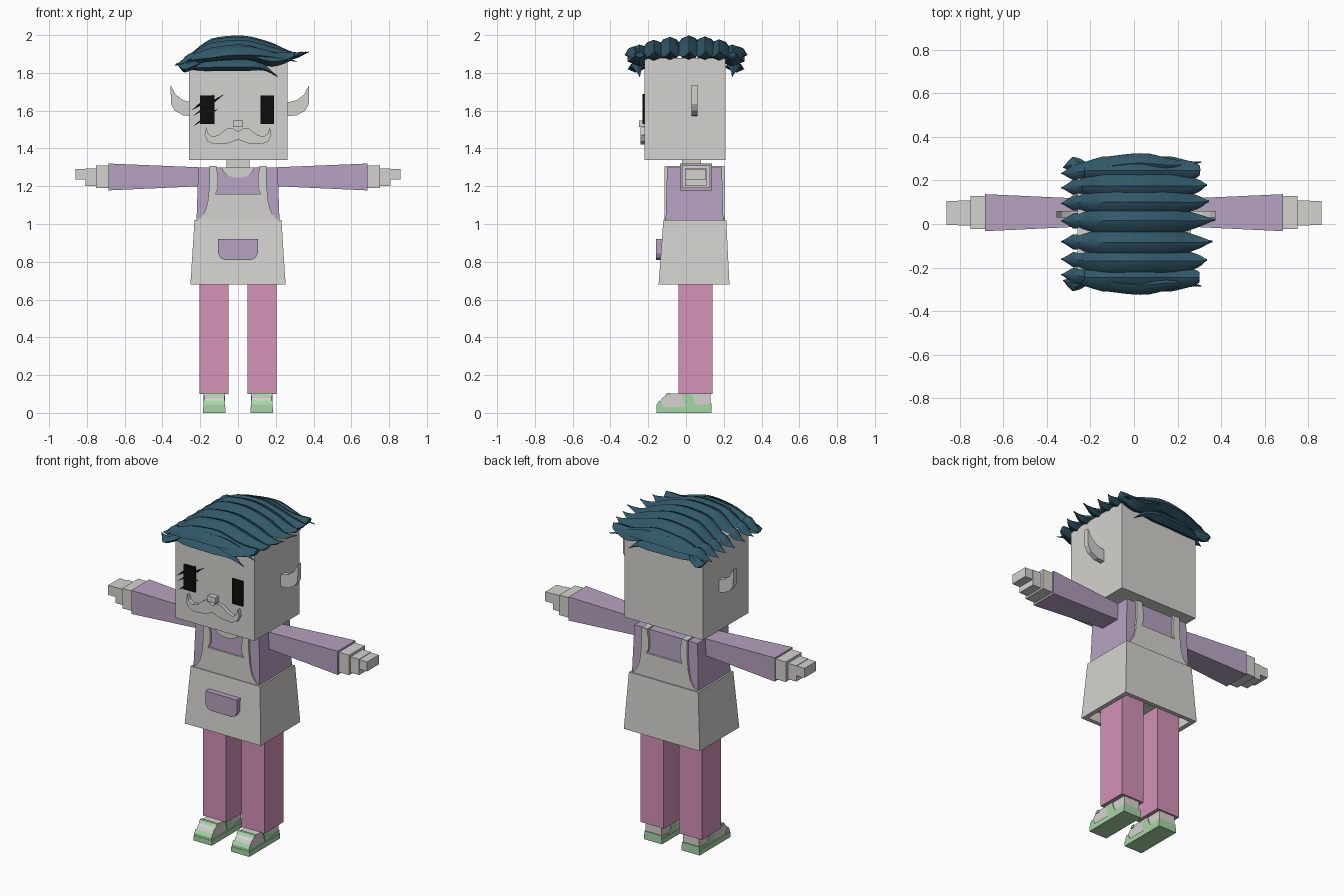
import bpy, bmesh, math
from mathutils import Vector

cube = bpy.data.objects.get("Cube")
if cube:
    bpy.data.objects.remove(cube, do_unlink=True)


def material(name, r, g, b):
    m = bpy.data.materials.new(name)
    m.use_nodes = True
    m.diffuse_color = (r, g, b, 1)
    bsdf = m.node_tree.nodes["Principled BSDF"]
    bsdf.inputs["Base Color"].default_value = (r, g, b, 1)
    bsdf.inputs["Roughness"].default_value = 0.8
    return m


GREY = material("warm grey", 0.66, 0.65, 0.62)
PURPLE = material("dusty purple", 0.47, 0.36, 0.53)
PINK = material("rose pink", 0.66, 0.29, 0.48)
HAIR = material("dark teal", 0.031, 0.096, 0.14)
GREEN = material("soft green", 0.39, 0.67, 0.39)
BLACK = material("black", 0.004, 0.004, 0.004)


def loft(name, rings, mat, smooth=False):
    """Skin a closed solid over a list of equal rings of points."""
    bm = bmesh.new()
    loops = [[bm.verts.new(p) for p in ring] for ring in rings]
    n = len(loops[0])
    for a, b in zip(loops, loops[1:]):
        for i in range(n):
            j = (i + 1) % n
            bm.faces.new((a[i], a[j], b[j], b[i]))
    bm.faces.new(loops[0])
    bm.faces.new(loops[-1])
    bmesh.ops.recalc_face_normals(bm, faces=bm.faces)
    mesh = bpy.data.meshes.new(name)
    bm.to_mesh(mesh)
    bm.free()
    mesh.materials.append(mat)
    obj = bpy.data.objects.new(name, mesh)
    bpy.context.collection.objects.link(obj)
    if smooth:
        bpy.ops.object.select_all(action='DESELECT')
        obj.select_set(True)
        bpy.context.view_layer.objects.active = obj
        bpy.ops.object.shade_smooth_by_angle(angle=math.radians(35))
    return obj


def rect_z(x, y, z):
    return [(x[0], y[0], z), (x[1], y[0], z), (x[1], y[1], z), (x[0], y[1], z)]


def rect_x(x, y, z):
    return [(x, y[0], z[0]), (x, y[1], z[0]), (x, y[1], z[1]), (x, y[0], z[1])]


def box(name, x, y, z, mat):
    return loft(name, [rect_z(x, y, z[0]), rect_z(x, y, z[1])], mat)


def plate(name, outline, y0, y1, mat):
    """Extrude an x-z outline along y."""
    return loft(name, [[(x, y, z) for x, z in outline] for y in (y0, y1)], mat)


def side_plate(name, outline, x0, x1, mat):
    """Extrude a y-z outline along x."""
    return loft(name, [[(x, y, z) for y, z in outline] for x in (x0, x1)], mat)


def mirrored(half):
    return half + [(-x, z) for x, z in reversed(half) if abs(x) > 1e-5]


def curve(points, steps=4):
    """Smooth path through the points."""
    p = [Vector(q) for q in points]
    p = [2 * p[0] - p[1]] + p + [2 * p[-1] - p[-2]]
    out = []
    for a, b, c, d in zip(p, p[1:], p[2:], p[3:]):
        for k in range(steps):
            t = k / steps
            out.append(0.5 * (2 * b + (c - a) * t + (2 * a - 5 * b + 4 * c - d) * t ** 2
                              + (3 * b - a - 3 * c + d) * t ** 3))
    return out + [p[-2]]


def lock(name, points, width, thick):
    """Hair lock running along x, thickest in the middle, pointed at the ends."""
    path = curve(points)
    section = [(-1, 0), (-0.55, 0.75), (0, 1), (0.55, 0.75), (1, 0), (0, -0.5)]
    rings = []
    for i, c in enumerate(path):
        t = i / (len(path) - 1)
        s = max(0.06, min(1, 0.4 + 3 * t, 2.4 * (1 - t)))
        rings.append([(c.x, c.y + u * width * s, c.z + v * thick * s) for u, v in section])
    return loft(name, rings, HAIR, smooth=True)


# Head, neck and face
box("head", (-0.26, 0.262), (-0.22, 0.21), (1.34, 1.88), GREY)
box("neck", (-0.06, 0.06), (-0.02, 0.08), (1.25, 1.36), GREY)
box("left_eye", (0.12, 0.19), (-0.229, -0.215), (1.53, 1.68), BLACK)
box("right_eye", (-0.2, -0.125), (-0.229, -0.215), (1.53, 1.68), BLACK)
for i, (x, z, size) in enumerate([(-0.185, 1.645, 0.06), (-0.155, 1.63, 0.085), (-0.17, 1.565, 0.065)]):
    slash = [(x - size, z - 0.7 * size), (x, z - 0.012), (x + size, z + 0.7 * size), (x, z + 0.012)]
    plate(f"eye_slash_{i}", slash, -0.231, -0.215, BLACK)
box("nose", (-0.026, 0.026), (-0.25, -0.215), (1.513, 1.547), GREY)
plate("moustache", mirrored([(0, 1.49), (0.03, 1.508), (0.06, 1.505), (0.1, 1.472), (0.135, 1.462),
                             (0.158, 1.48), (0.168, 1.512), (0.177, 1.47), (0.16, 1.437), (0.125, 1.422),
                             (0.05, 1.428), (0, 1.448)]), -0.242, -0.215, GREY)
for side, s, shift in (("left", 1, 0.01), ("right", -1, -0.01)):
    ear = [(0.24, 1.57), (0.3, 1.575), (0.345, 1.6), (0.365, 1.635), (0.367, 1.735),
           (0.34, 1.685), (0.3, 1.655), (0.24, 1.64)]
    plate(side + "_ear", [(s * x + 0.01, z) for x, z in ear], 0.03, 0.06, GREY)

# Hair swept across the head, with pointed tips on the left
tops = [(-0.245, 0.30, 1.925), (-0.17, 0.335, 1.95), (-0.085, 0.36, 1.965), (0.015, 0.375, 1.972),
        (0.1, 0.345, 1.967), (0.175, 0.335, 1.952), (0.245, 0.305, 1.925)]
for i, (y, tip, top) in enumerate(tops):
    lock(f"hair_lock_{i}", [(-0.27, y, 1.865), (-0.14, y, top - 0.045), (0.03, y, top - 0.03),
                            (0.18, y, top - 0.065), (0.29, y, 1.885), (tip, y + 0.005, 1.91)],
         0.066, 0.055)
    lock(f"hair_tuft_{i}", [(-0.2, y, 1.875), (-0.25, y * 0.98, 1.875),
                            (-0.29, y * 0.96, 1.85), (-0.335, y * 0.95, 1.84)], 0.035, 0.03)
for side, s in (("front", -1), ("back", 1)):
    lock(side + "_hair_edge", [(-0.27, s * 0.24, 1.855), (-0.12, s * 0.265, 1.885), (0.03, s * 0.28, 1.895),
                               (0.18, s * 0.27, 1.885), (0.31, s * 0.285, 1.86)], 0.045, 0.045)
    lock(side + "_hair_fringe", [(-0.26, s * 0.23, 1.825), (-0.13, s * 0.25, 1.83), (0.02, s * 0.255, 1.83),
                                 (0.13, s * 0.255, 1.825), (0.21, s * 0.245, 1.78)], 0.04, 0.04)
    lock(side + "_hair_corner", [(-0.2, s * 0.24, 1.85), (-0.25, s * 0.26, 1.83),
                                 (-0.29, s * 0.27, 1.82), (-0.325, s * 0.26, 1.85)], 0.04, 0.035)

# Shirt and apron
loft("shirt", [rect_z((-0.222, 0.222), (-0.11, 0.2), 0.95),
               rect_z((-0.21, 0.21), (-0.1, 0.19), 1.3)], PURPLE)
loft("apron_skirt", [rect_z((-0.23, 0.23), (-0.12, 0.213), 1.02),
                     rect_z((-0.252, 0.252), (-0.145, 0.23), 0.68),
                     rect_z((-0.225, 0.225), (-0.12, 0.205), 0.68),
                     rect_z((-0.22, 0.22), (-0.115, 0.2), 0.74)], GREY)
bib = mirrored([(0, 1.16), (0.118, 1.16), (0.105, 1.19), (0.105, 1.245), (0.115, 1.305), (0.15, 1.305),
                (0.152, 1.2), (0.16, 1.12), (0.173, 1.07), (0.195, 1.035), (0.226, 1.015), (0, 1.0)])
plate("apron_front_bib", bib, -0.115, -0.098, GREY)
plate("apron_back_bib", bib, 0.188, 0.206, GREY)
for side, s in (("left", 1), ("right", -1)):
    box(side + "_shoulder_strap", sorted((s * 0.113, s * 0.15)), (-0.112, 0.203), (1.29, 1.307), GREY)
neckline = [(0.085 * math.cos(a), 1.3 + 0.055 * math.sin(a))
            for a in [math.pi + math.pi * k / 10 for k in range(11)]]
plate("neckline", neckline, -0.109, -0.09, GREY)
plate("pocket", mirrored([(0, 0.92), (0.105, 0.92), (0.105, 0.845), (0.092, 0.82),
                          (0.07, 0.81), (0, 0.81)]), -0.16, -0.125, PURPLE)

for side, s in (("left", 1), ("right", -1)):
    # Arms and hands
    loft(side + "_sleeve", [rect_x(s * 0.2, (-0.01, 0.115), (1.2, 1.3)),
                            rect_x(s * 0.685, (-0.033, 0.137), (1.178, 1.32))], PURPLE)
    for part, x, y, z in (("cuff", (0.68, 0.752), (-0.022, 0.128), (1.19, 1.31)),
                          ("palm", (0.75, 0.808), (-0.006, 0.108), (1.2, 1.295)),
                          ("fingers", (0.805, 0.86), (-0.004, 0.106), (1.235, 1.292))):
        loft(f"{side}_{part}", [rect_x(s * q, y, z) for q in x], GREY)

    # Legs
    box(side + "_leg", sorted((s * 0.05, s * 0.203)), (-0.04, 0.14), (0.1, 0.75), PINK)

    # Shoes
    inner, outer = s * 0.068, s * 0.182
    box(side + "_shoe_sole", sorted((inner - s * 0.003, outer + s * 0.003)),
        (-0.157, 0.135), (0, 0.03), GREEN)
    side_plate(side + "_shoe_upper", [(0.13, 0.02), (0.13, 0.102), (-0.09, 0.102), (-0.125, 0.08),
                                      (-0.148, 0.045), (-0.148, 0.02)], inner + s * 0.004, outer - s * 0.004, GREY)
    side_plate(side + "_shoe_strap", [(0.03, 0.106), (-0.025, 0.106), (-0.01, 0.065), (0.0, 0.025),
                                      (0.07, 0.025), (0.045, 0.06)], inner, outer, GREEN)
    side_plate(side + "_shoe_heel", [(0.135, 0.025), (0.135, 0.05), (0.05, 0.04), (0.05, 0.025)],
               inner, outer, GREEN)
    side_plate(side + "_shoe_toe", [(-0.115, 0.025), (-0.125, 0.05), (-0.142, 0.065), (-0.155, 0.045),
                                    (-0.155, 0.025)], inner, outer, GREEN)
    side_plate(side + "_shoe_tongue_trim", [(-0.085, 0.09), (-0.085, 0.106), (-0.1, 0.106), (-0.112, 0.09)],
               inner, outer, GREEN)
